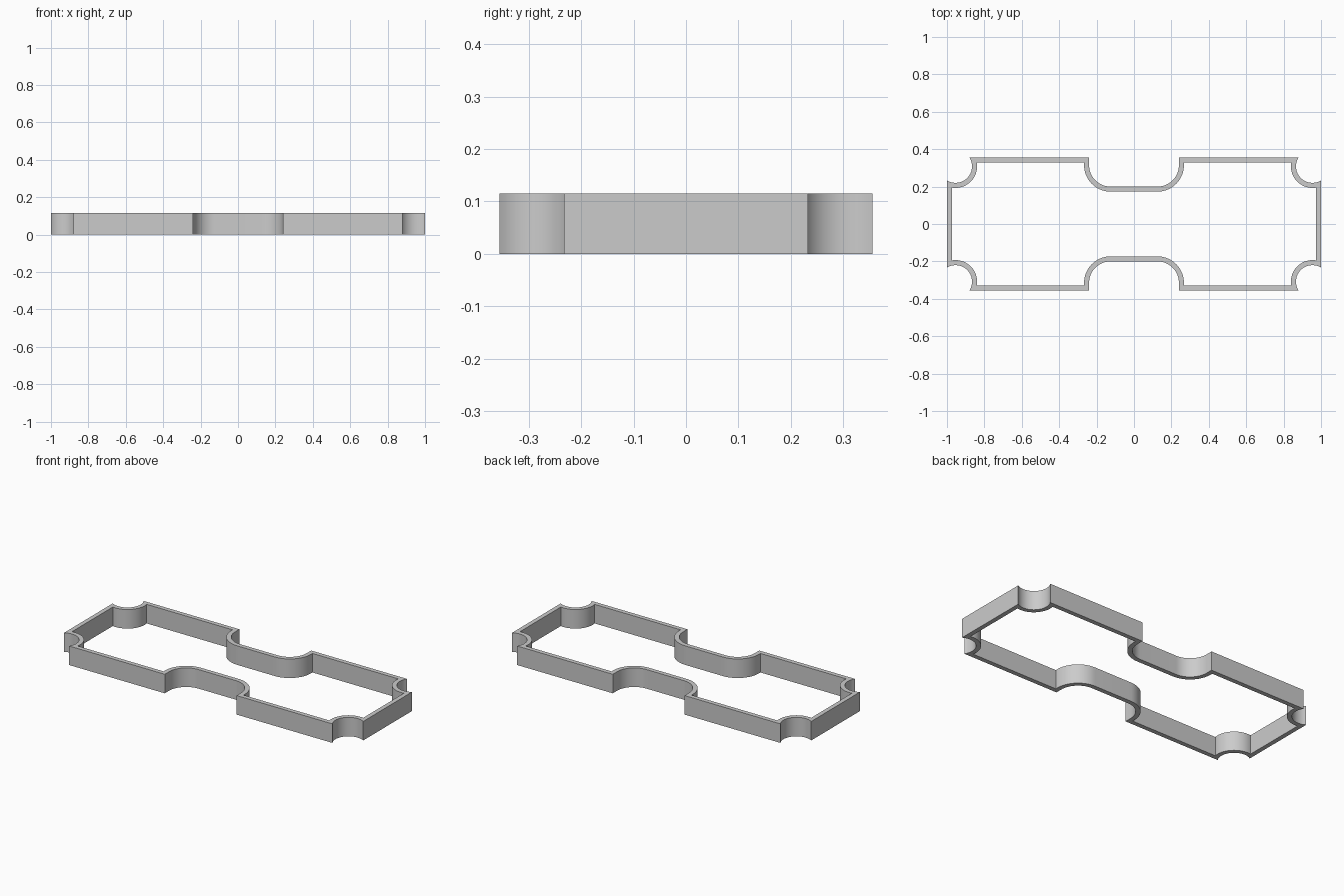
import bpy, bmesh, math

if "Cube" in bpy.data.objects:
    bpy.data.objects.remove(bpy.data.objects["Cube"])

W, D, H, T = 1.0, 0.356, 0.115, 0.027   # half width, half depth, height, wall
N = 20                                   # segments per arc


def arc(cx, cy, r, a0, a1):
    return [(cx + r * math.cos(a0 + (a1 - a0) * i / N),
             cy + r * math.sin(a0 + (a1 - a0) * i / N)) for i in range(N + 1)]


def outline(t):
    """Closed plan outline, inset by t, from one mirrored quarter."""
    w, d = W - t, D - t
    # side notch with rounded inner corner
    q = arc(0.125, 0.315, 0.115 + t, -math.pi / 2, 0) + [(0.24 + t, d)]
    # scooped corner
    cx, cy, r = 0.954, 0.308, 0.088 + t
    q += arc(cx, cy, r, math.pi - math.asin((d - cy) / r),
             1.5 * math.pi + math.asin((w - cx) / r))
    right = q + [(x, -y) for x, y in reversed(q)]
    return right + [(-x, y) for x, y in reversed(right)]


# wall ring: outer and inner loops, bottom and top
bm = bmesh.new()
loops = [[bm.verts.new((x, y, z)) for x, y in outline(t)]
         for t, z in ((0, 0), (0, H), (T, H), (T, 0))]
n = len(loops[0])
for k in range(4):
    a, b = loops[k], loops[(k + 1) % 4]
    for i in range(n):
        j = (i + 1) % n
        bm.faces.new((a[i], a[j], b[j], b[i]))
bmesh.ops.recalc_face_normals(bm, faces=bm.faces)
mesh = bpy.data.meshes.new("cutter_wall")
bm.to_mesh(mesh)
bm.free()

mat = bpy.data.materials.new("grey")
mat.diffuse_color = (0.6, 0.6, 0.6, 1)
mat.use_nodes = True
mat.node_tree.nodes["Principled BSDF"].inputs["Base Color"].default_value = mat.diffuse_color
mesh.materials.append(mat)
ob = bpy.data.objects.new("cutter_wall", mesh)
bpy.context.collection.objects.link(ob)
bpy.context.view_layer.objects.active = ob
ob.select_set(True)
bpy.ops.object.shade_smooth_by_angle(angle=math.radians(30))
